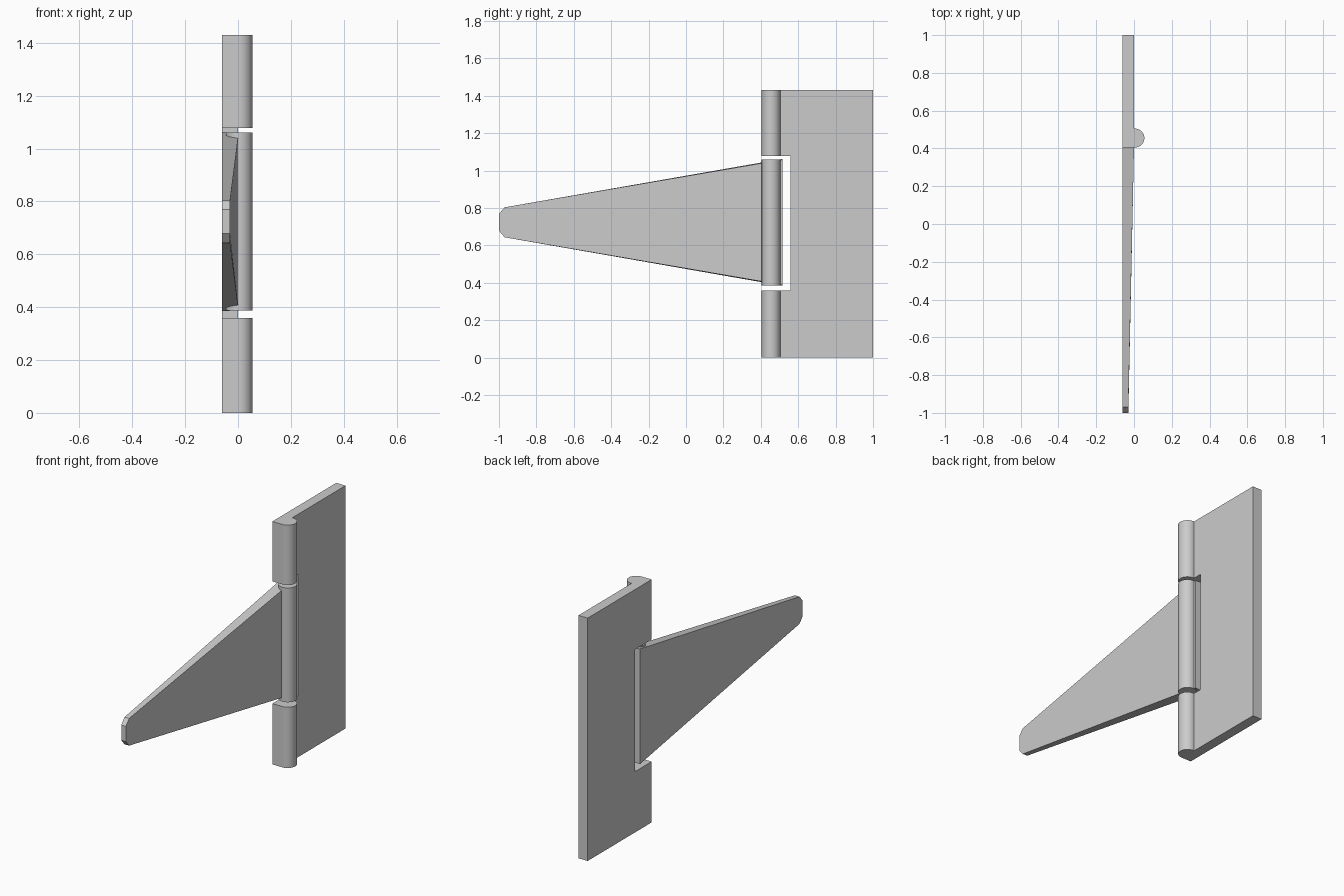
import bpy, bmesh, math

cube = bpy.data.objects.get("Cube")
if cube:
    bpy.data.objects.remove(cube, do_unlink=True)

# One plain grey for the whole hinge
grey = bpy.data.materials.new("hinge grey")
grey.use_nodes = True
colour = (0.6, 0.6, 0.6, 1)
grey.diffuse_color = colour
grey.node_tree.nodes["Principled BSDF"].inputs["Base Color"].default_value = colour

BACK, FACE = -0.06, 0.0            # x of the flat back and the front of the plates
PIN_X, PIN_Y, PIN_R = 0.005, 0.455, 0.05


def loft(name, lower, upper, smooth=False):
    """Solid between two matching outlines."""
    bm = bmesh.new()
    a = [bm.verts.new(p) for p in lower]
    b = [bm.verts.new(p) for p in upper]
    bm.faces.new(a)
    bm.faces.new(b)
    for i in range(len(a)):
        j = (i + 1) % len(a)
        bm.faces.new((a[i], a[j], b[j], b[i]))
    bmesh.ops.recalc_face_normals(bm, faces=bm.faces)
    mesh = bpy.data.meshes.new(name)
    bm.to_mesh(mesh)
    bm.free()
    mesh.materials.append(grey)
    obj = bpy.data.objects.new(name, mesh)
    bpy.context.collection.objects.link(obj)
    if smooth:
        bpy.ops.object.select_all(action='DESELECT')
        obj.select_set(True)
        bpy.context.view_layer.objects.active = obj
        bpy.ops.object.shade_smooth_by_angle(angle=math.radians(30))
    return obj


def prism_z(name, outline, z0, z1):
    return loft(name, [(x, y, z0) for x, y in outline],
                [(x, y, z1) for x, y in outline], smooth=True)


def arc(start, end, steps):
    angles = [math.radians(start + (end - start) * i / steps) for i in range(steps + 1)]
    return [(PIN_X + PIN_R * math.cos(t), PIN_Y + PIN_R * math.sin(t)) for t in angles]


# Fixed plate with a notch for the moving knuckle
plate = [(0.405, 0), (1, 0), (1, 1.43), (0.405, 1.43),
         (0.405, 1.077), (0.56, 1.077), (0.56, 0.358), (0.405, 0.358)]
loft("fixed_plate", [(BACK, y, z) for y, z in plate], [(FACE, y, z) for y, z in plate])

# Half-round knuckles on the fixed plate
half_round = [(FACE, PIN_Y - PIN_R)] + arc(-90, 90, 24) + [(FACE, PIN_Y + PIN_R)]
prism_z("lower_knuckle", half_round, 0, 0.358)
prism_z("upper_knuckle", half_round, 1.077, 1.43)

# Full round knuckle of the moving strap
prism_z("strap_knuckle", arc(0, 360, 48)[:-1], 0.387, 1.06)

# Tapering strap, mirrored about its middle height: (y, half height, front x, side draft)
MID = 0.7235
half = [(0.515, 0.339, FACE, 0.004), (0.405, 0.32, FACE, 0.004),
        (-0.97, 0.08, -0.03, 0), (-1, 0.045, -0.03, 0)]
rim = [(y, h, x, d, 1) for y, h, x, d in half]
rim += [(y, h, x, d, -1) for y, h, x, d in reversed(half)]
strap_back = [(BACK, y, MID + s * h) for y, h, x, d, s in rim]
strap_front = [(x, y, MID + s * (h - d)) for y, h, x, d, s in rim]
strap = loft("tapered_strap", strap_back, strap_front)

# Split the bent front face cleanly into a flat root and a sloping blade
bm = bmesh.new()
bm.from_mesh(strap.data)
root = [v for v in bm.verts if abs(v.co.y - 0.405) < 0.001 and v.co.x > -0.01]
bmesh.ops.connect_verts(bm, verts=root)
bm.to_mesh(strap.data)
bm.free()
